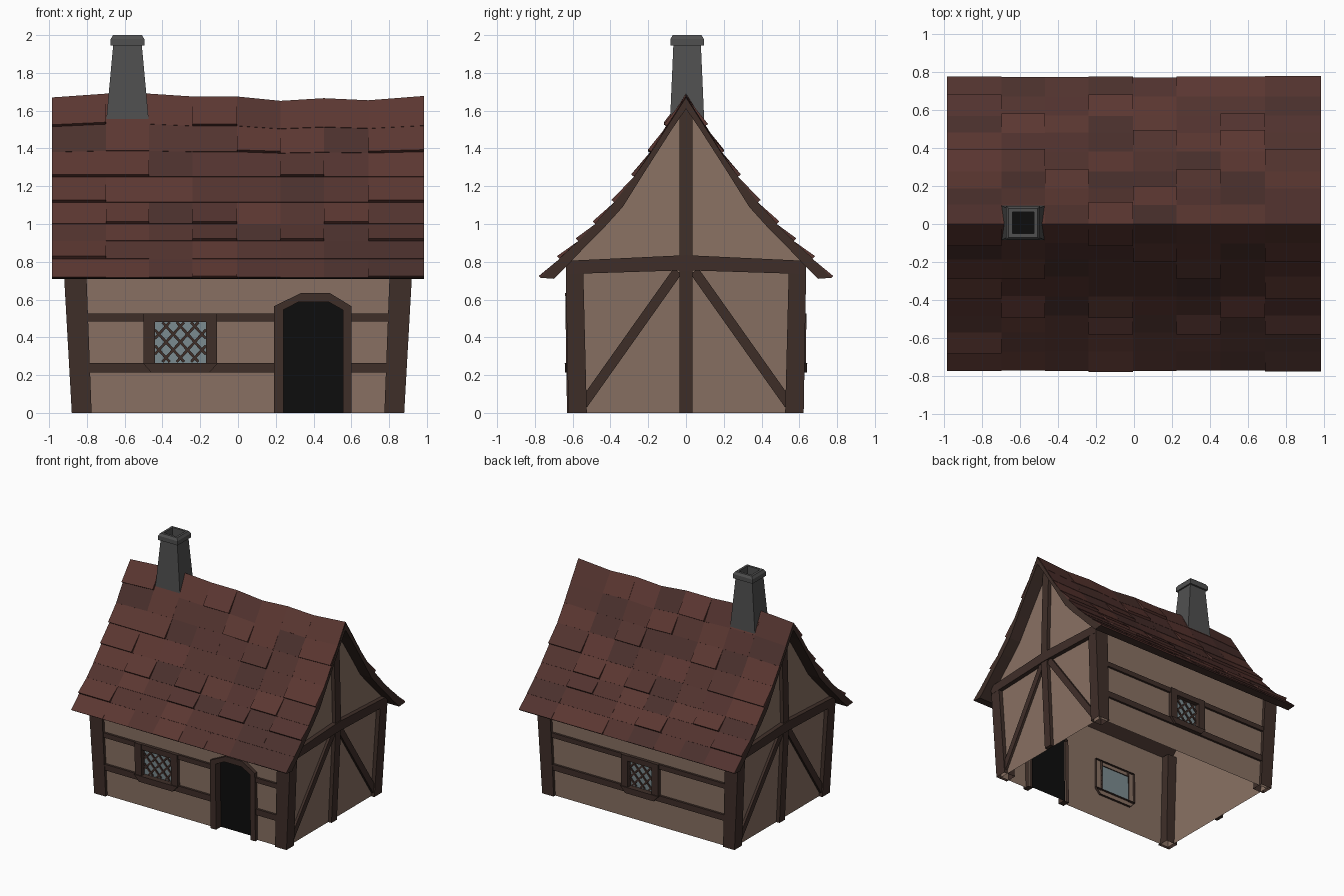
import bpy, bmesh, math, random

if "Cube" in bpy.data.objects:
    bpy.data.objects.remove(bpy.data.objects["Cube"])
random.seed(4)


def mat(name, r, g, b):
    m = bpy.data.materials.new(name)
    m.diffuse_color = (r, g, b, 1)
    m.use_nodes = True
    m.node_tree.nodes["Principled BSDF"].inputs["Base Color"].default_value = m.diffuse_color
    return m


PLASTER = mat("plaster", 0.25, 0.165, 0.125)
WOOD = mat("timber", 0.05, 0.028, 0.022)
TILES = [mat("tile_%d" % i, *c) for i, c in enumerate(
    [(0.085, 0.033, 0.028), (0.105, 0.038, 0.031), (0.07, 0.03, 0.026)])]
GLASS = mat("glass", 0.20, 0.26, 0.28)
STONE = mat("stone", 0.08, 0.08, 0.08)
BLACK = mat("dark", 0.004, 0.004, 0.004)


def mesh(name, verts, faces, mats, idx=None):
    me = bpy.data.meshes.new(name)
    me.from_pydata(verts, [], faces)
    for m in mats:
        me.materials.append(m)
    if idx:
        me.polygons.foreach_set("material_index", idx)
    bm = bmesh.new()
    bm.from_mesh(me)
    bmesh.ops.recalc_face_normals(bm, faces=bm.faces)
    bm.to_mesh(me)
    bm.free()
    ob = bpy.data.objects.new(name, me)
    bpy.context.collection.objects.link(ob)
    return ob


# Wall coordinate frames: u along the wall, v up, d outwards
def front(u, v, d):
    return (u, -(0.60 + 0.015 * v + d), v)


def back(u, v, d):
    return (u, 0.60 + 0.015 * v + d, v)


def gable(s):
    def f(u, v, d):
        x = 0.85 + 0.05 * v if v <= 0.8 else 0.89 - 0.025 * (v - 0.8)
        return (s * (x + d), u, v)
    return f


def prism(name, f, poly, d0, d1, m):
    """Outline raised from depth d0 to d1, open at the wall side."""
    n = len(poly)
    vs = [f(u, v, d) for d in (d0, d1) for u, v in poly]
    fs = [(i, (i + 1) % n, n + (i + 1) % n, n + i) for i in range(n)]
    return mesh(name, vs, fs + [tuple(range(n, 2 * n))], [m])


def rect(u0, u1, v0, v1):
    return [(u0, v0), (u1, v0), (u1, v1), (u0, v1)]


def bar(name, f, p, q, w, d0, d1, m):
    k = w / 2 / math.dist(p, q)
    a, b = -(q[1] - p[1]) * k, (q[0] - p[0]) * k
    prism(name, f, [(p[0] + a, p[1] + b), (p[0] - a, p[1] - b),
                    (q[0] - a, q[1] - b), (q[0] + a, q[1] + b)], d0, d1, m)


def wall(name, f, holes):
    """Thin plaster sheet with rectangular openings."""
    us = sorted({-0.86, 0.86} | {h[i] for h in holes for i in (0, 1)})
    vs = sorted({0.0, 0.81} | {h[i] for h in holes for i in (2, 3)})
    faces = []
    for i in range(len(us) - 1):
        for j in range(len(vs) - 1):
            cu, cv = (us[i] + us[i + 1]) / 2, (vs[j] + vs[j + 1]) / 2
            if not any(h[0] < cu < h[1] and h[2] < cv < h[3] for h in holes):
                k = i * len(vs) + j
                faces.append((k, k + len(vs), k + len(vs) + 1, k + 1))
    mesh(name, [f(u, v, 0) for u in us for v in vs], faces, [PLASTER])


def window(name, f, c, w):
    """Leaded window centred at u = c with half opening w."""
    h, zc = 0.105, 0.375
    for s in (-1, 1):
        a, b = sorted((c + s * w, c + s * (w + 0.06)))
        prism(name + "_jamb", f, rect(a, b, 0.262, 0.525), -0.02, 0.03, WOOD)
    prism(name + "_lintel", f, rect(c - w, c + w, 0.48, 0.525), -0.02, 0.026, WOOD)
    prism(name + "_sill", f, [(c - w - 0.02, 0.215), (c + w + 0.02, 0.215),
                              (c + w + 0.065, 0.265), (c - w - 0.065, 0.265)],
          -0.02, 0.038, WOOD)
    mesh(name + "_glass", [f(u, v, -0.012) for u, v in rect(c - w, c + w, 0.265, 0.48)],
         [(0, 1, 2, 3)], [GLASS])
    for s in (-1, 1):
        for i in range(-3, 4):
            o, m = i * 0.076, s * 1.1
            lo, hi = max(-w, o - h / 1.1), min(w, o + h / 1.1)
            if hi - lo > 0.02:
                bar(name + "_lead", f, (c + lo, zc + m * (lo - o)),
                    (c + hi, zc + m * (hi - o)), 0.014, -0.012, -0.004, WOOD)


# Long walls with openings, rails and windows
DOOR = (0.24, 0.555, 0.0, 0.587)
wall("front_wall", front, [(-0.44, -0.17, 0.265, 0.48), DOOR])
wall("back_wall", back, [(-0.13, 0.09, 0.265, 0.48)])
for v0, v1 in ((0.215, 0.265), (0.485, 0.525)):
    for u0, u1 in ((-0.8, -0.44), (-0.17, 0.2), (0.59, 0.8)):
        prism("front_rail", front, rect(u0, u1, v0, v1), 0, 0.018, WOOD)
    for u0, u1 in ((-0.8, -0.13), (0.09, 0.8)):
        prism("back_rail", back, rect(u0, u1, v0, v1), 0, 0.018, WOOD)
window("front_window", front, -0.305, 0.135)
window("back_window", back, -0.02, 0.11)

# Doorway
prism("door_frame", front,
      [(0.19, 0), (0.19, 0.565), (0.335, 0.635), (0.485, 0.635), (0.60, 0.565), (0.60, 0),
       (0.555, 0), (0.555, 0.545), (0.48, 0.587), (0.32, 0.587), (0.24, 0.545), (0.24, 0)],
      -0.035, 0.03, WOOD)
mesh("door", [front(u, v, -0.035) for u, v in rect(0.23, 0.565, 0, 0.6)],
     [(0, 1, 2, 3)], [BLACK])

# Roof section: outer and inner curves as (y, z)
OUT = [(0, 1.67), (0.10, 1.515), (0.185, 1.38), (0.275, 1.25), (0.38, 1.115),
       (0.48, 1.0), (0.57, 0.91), (0.67, 0.815), (0.77, 0.715)]
INN = [(0, 1.61), (0.075, 1.5), (0.155, 1.375), (0.235, 1.25), (0.335, 1.09),
       (0.43, 0.985), (0.52, 0.895), (0.61, 0.80), (0.70, 0.71)]

# Gable ends
for s in (-1, 1):
    g = gable(s)
    mesh("gable_wall", [g(u, v, 0) for u, v in rect(-0.61, 0.61, 0, 0.8)],
         [(0, 1, 2, 3)], [PLASTER])
    top = [(-y, z) for y, z in INN[7:0:-1]] + INN[:8]
    mesh("gable_top", [g(u, v, 0) for u, v in top], [tuple(range(len(top)))], [PLASTER])
    prism("gable_post_lower", g, rect(-0.035, 0.035, 0, 0.8), 0, 0.03, WOOD)
    prism("gable_post_upper", g, [(-0.035, 0.801), (0.035, 0.801), (0.035, 1.57),
                                  (0, 1.62), (-0.035, 1.57)], 0, 0.03, WOOD)
    prism("gable_beam", g, [(-0.63, 0.735), (0, 0.755), (0.63, 0.735),
                            (0.635, 0.805), (0, 0.835), (-0.635, 0.805)], 0, 0.036, WOOD)
    for t in (-1, 1):
        bar("gable_brace", g, (t * 0.045, 0.75), (t * 0.545, 0.045), 0.052, 0, 0.02, WOOD)
        # Leaning corner post
        vs = [(s * x, t * y, z) for z, xs, ys in
              ((0, (0.775, 0.88), (0.525, 0.623)), (0.8, (0.805, 0.925), (0.545, 0.637)))
              for x, y in ((xs[0], ys[0]), (xs[1], ys[0]), (xs[1], ys[1]), (xs[0], ys[1]))]
        mesh("corner_post", vs, [(i, (i + 1) % 4, 4 + (i + 1) % 4, 4 + i) for i in range(4)]
             + [(4, 5, 6, 7)], [WOOD])

# Roof tiles: a grid of courses, some kicked up at the lower edge
XS = [-0.985, -0.70, -0.47, -0.24, -0.005, 0.225, 0.455, 0.69, 0.985]
RIDGE = [0, 0.02, 0.02, 0.005, 0.005, -0.018, -0.004, -0.015, 0.008]
LIFT = {-1: "00 02 03 06 12 14 30 34 35 41 52 55 64 71 73 75",
        1: "03 06 13 15 22 30 36 41 44 52 64 65 73"}
for s in (-1, 1):
    lifted = LIFT[s].split()
    V, F, I = [], [], []

    def pt(c, r, off=0.0):
        y, z = OUT[r]
        a, b = OUT[max(r - 1, 0)], OUT[min(r + 1, 8)]
        dy, dz = b[0] - a[0], b[1] - a[1]
        n = math.hypot(dy, dz)
        z += RIDGE[c] * max(0, 1 - r / 3)
        return (XS[c], s * (y - dz / n * off if r else 0), z + dy / n * off)

    def face(pts, m):
        F.append(tuple(range(len(V), len(V) + len(pts))))
        V.extend(pts)
        I.append(m)

    for c in range(8):
        for r in range(8):
            m = random.choice((0, 0, 1, 2))
            k = random.uniform(0.001, 0.004)
            if "%d%d" % (c, r) in lifted:
                k, m = 0.02, random.choice((0, 1))
            if r == 7:
                k = random.uniform(0.002, 0.014)
            a, b, p, q = pt(c, r), pt(c + 1, r), pt(c + 1, r + 1), pt(c, r + 1)
            p2, q2 = pt(c + 1, r + 1, k), pt(c, r + 1, k)
            face([a, b, p2, q2][::-s], m)
            face([q2, p2, p, q][::-s], m)
            face([a, q2, q][::-s], m)
            face([b, p, p2][::-s], m)
    me = bpy.data.meshes.new("roof_tiles")
    me.from_pydata(V, [], F)
    for m in TILES:
        me.materials.append(m)
    me.polygons.foreach_set("material_index", I)
    bpy.context.collection.objects.link(bpy.data.objects.new("roof_tiles", me))

    # Roof underside, verge edges and eave edge
    vs = [(x, s * y, z) for x in (XS[0], XS[-1]) for y, z in INN + OUT]
    fs = []
    for i in range(8):
        fs += [(i, i + 1, i + 19, i + 18), (i, i + 1, i + 10, i + 9),
               (i + 18, i + 19, i + 28, i + 27)]
    mesh("roof_underside", vs, fs + [(8, 17, 35, 26)], [WOOD])

# Chimney lofted from square rings (half x, half y, z)
RINGS = [(0.118, 0.093, 1.49), (0.076, 0.073, 1.945), (0.089, 0.088, 1.945),
         (0.089, 0.088, 1.98), (0.076, 0.076, 2.0), (0.057, 0.057, 2.0), (0.057, 0.057, 1.9)]
vs = [(-0.585 + i * a, 0.006 + j * b, z) for a, b, z in RINGS
      for i, j in ((-1, -1), (1, -1), (1, 1), (-1, 1))]
fs = [(4 * r + i, 4 * r + (i + 1) % 4, 4 * r + 4 + (i + 1) % 4, 4 * r + 4 + i)
      for r in range(len(RINGS) - 1) for i in range(4)]
fs.append((24, 25, 26, 27))
mesh("chimney", vs, fs, [STONE, BLACK], [0] * (len(fs) - 1) + [1])
